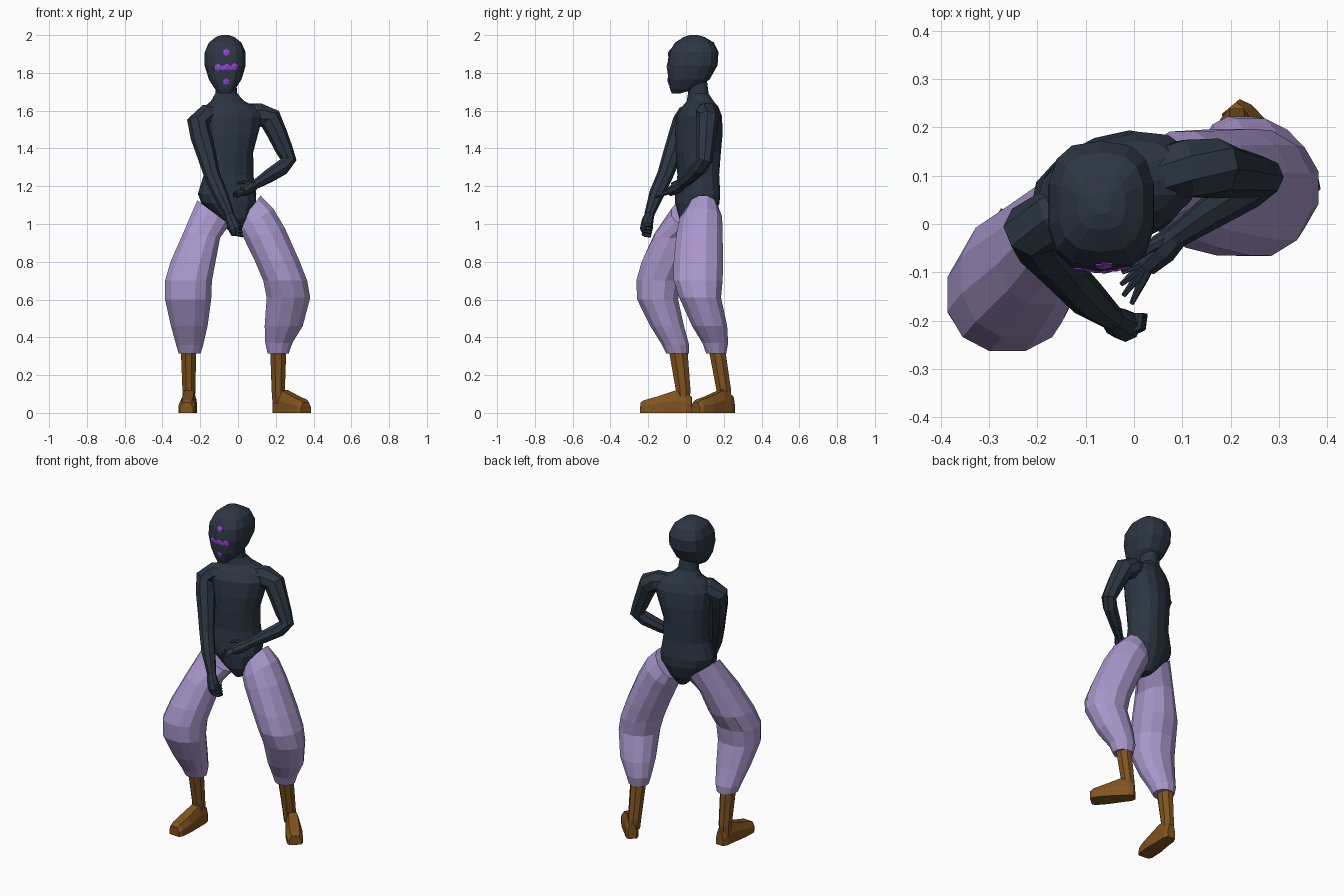
import bpy, bmesh, math
from mathutils import Vector
from mathutils.bvhtree import BVHTree


def material(name, rgb):
    m = bpy.data.materials.new(name)
    m.diffuse_color = (*rgb, 1)
    return m


SUIT = material("dark slate", (0.025, 0.037, 0.054))
CLOTH = material("lilac cloth", (0.40, 0.31, 0.60))
LEATHER = material("brown leather", (0.215, 0.088, 0.014))
GLOW = material("violet mark", (0.29, 0.05, 0.68))


def skin(name, rings, mat):
    """Joins rings of points into a closed flat-shaded skin."""
    bm = bmesh.new()
    loops = [[bm.verts.new(p) for p in r] for r in rings]
    n = len(loops[0])
    for a, b in zip(loops, loops[1:]):
        for i in range(n):
            j = (i + 1) % n
            bm.faces.new((a[i], a[j], b[j], b[i]))
    bm.faces.new(loops[0])
    bm.faces.new(loops[-1])
    bmesh.ops.recalc_face_normals(bm, faces=bm.faces)
    me = bpy.data.meshes.new(name)
    bm.to_mesh(me)
    bm.free()
    me.materials.append(mat)
    ob = bpy.data.objects.new(name, me)
    bpy.context.collection.objects.link(ob)
    return ob


def ring(cx, cy, cz, rx, ry, n=12, yaw=0.0, tilt=0.0, power=1.0):
    """Level oval, turned about z and sloped along x; power < 1 is boxier."""
    pts = []
    for i in range(n):
        a = 2 * math.pi * (i + 0.5) / n
        c, s = math.cos(a), math.sin(a)
        u = rx * math.copysign(abs(c) ** power, c)
        v = ry * math.copysign(abs(s) ** power, s)
        x = u * math.cos(yaw) - v * math.sin(yaw)
        y = u * math.sin(yaw) + v * math.cos(yaw)
        pts.append((cx + x, cy + y, cz + tilt * x))
    return pts


def tube(name, path, mat, n=8):
    """Limb along (x, y, z, radius) points."""
    ref = Vector((1, -1, 0.3)).normalized()
    pts = [Vector(p[:3]) for p in path]
    rings = []
    for i, p in enumerate(pts):
        t = (pts[min(i + 1, len(pts) - 1)] - pts[max(i - 1, 0)]).normalized()
        u = t.cross(ref).normalized()
        v = t.cross(u)
        r = path[i][3]
        rings.append([p + r * (u * math.cos(2 * math.pi * k / n) + v * math.sin(2 * math.pi * k / n))
                      for k in range(n)])
    return skin(name, rings, mat)


# torso with neck, turned to its left
YAW = math.radians(20)
torso = [(-0.02, 0.05, 0.97, 0.03, 0.055), (-0.03, 0.055, 1.03, 0.08, 0.09),
         (-0.05, 0.06, 1.11, 0.145, 0.108), (-0.058, 0.062, 1.16, 0.157, 0.108),
         (-0.05, 0.065, 1.26, 0.132, 0.103), (-0.048, 0.065, 1.38, 0.128, 0.114),
         (-0.042, 0.068, 1.48, 0.15, 0.117), (-0.035, 0.07, 1.57, 0.17, 0.107),
         (-0.04, 0.075, 1.62, 0.14, 0.085), (-0.055, 0.075, 1.65, 0.09, 0.065),
         (-0.062, 0.065, 1.69, 0.058, 0.052), (-0.065, 0.055, 1.78, 0.052, 0.052)]
skin("torso", [ring(*t, n=14, yaw=YAW, power=0.85) for t in torso], SUIT)

# head: height, half width, front y, back y
head_rows = [(1.69, 0.028, -0.075, -0.035), (1.715, 0.055, -0.085, 0.05),
             (1.765, 0.088, -0.095, 0.125), (1.84, 0.111, -0.099, 0.167),
             (1.91, 0.110, -0.090, 0.172), (1.96, 0.088, -0.058, 0.148),
             (1.99, 0.05, -0.012, 0.098), (2.0, 0.02, 0.02, 0.065)]
head = skin("head", [ring(-0.068, (f + b) / 2, z, w, (b - f) / 2, n=14, power=0.72)
                     for z, w, f, b in head_rows], SUIT)

# face marks: thin ragged plates draped on the head surface
tree = BVHTree.FromPolygons([v.co for v in head.data.vertices],
                            [p.vertices[:] for p in head.data.polygons])
marks = [(-0.062, 1.908, 0.020), (-0.062, 1.753, 0.020), (-0.106, 1.83, 0.020),
         (-0.080, 1.826, 0.015), (-0.058, 1.832, 0.019), (-0.037, 1.824, 0.013),
         (-0.018, 1.833, 0.020)]
for x, z, r in marks:
    rows = [[], [], []]
    for k in range(12):
        a, q = 2 * math.pi * k / 12, r * (1 if k % 2 else 0.75)
        for row, f, lift in zip(rows, (1, 1, 0.2), (-0.002, 0.003, 0.005)):
            px, pz = x + f * q * math.cos(a), z + f * q * math.sin(a)
            hit = tree.ray_cast(Vector((px, -1, pz)), Vector((0, 1, 0)))[0]
            row.append(hit - Vector((0, lift, 0)))
    skin("face_mark", rows, GLOW)

# arms
tube("right_arm", [(-0.10, 0.04, 1.58, 0.055), (-0.165, 0.01, 1.57, 0.064),
                   (-0.212, -0.012, 1.54, 0.060), (-0.195, -0.04, 1.46, 0.056),
                   (-0.165, -0.075, 1.36, 0.050), (-0.138, -0.11, 1.26, 0.043),
                   (-0.095, -0.155, 1.16, 0.040), (-0.045, -0.195, 1.05, 0.026)], SUIT)
tube("left_arm", [(0.04, 0.10, 1.58, 0.06), (0.11, 0.115, 1.58, 0.064),
                  (0.172, 0.115, 1.555, 0.062), (0.207, 0.107, 1.48, 0.053),
                  (0.242, 0.102, 1.40, 0.047), (0.267, 0.098, 1.34, 0.043),
                  (0.235, 0.072, 1.30, 0.042), (0.16, 0.025, 1.252, 0.036),
                  (0.085, -0.028, 1.205, 0.024)], SUIT)

# right hand: closed fist
tube("right_fist", [(-0.05, -0.19, 1.055, 0.024), (-0.035, -0.203, 1.02, 0.031),
                    (-0.018, -0.21, 0.975, 0.034), (-0.012, -0.205, 0.94, 0.022)], SUIT)
for k in range(4):
    x, z = 0.008 + 0.003 * k, 1.0 - 0.018 * k
    tube("right_finger", [(x - 0.03, -0.226, z, 0.010), (x, -0.213, z - 0.006, 0.010),
                          (x + 0.003, -0.185, z - 0.008, 0.009)], SUIT, 6)

# left hand: open palm with spread fingers
tube("left_palm", [(0.09, -0.024, 1.207, 0.025), (0.06, -0.05, 1.19, 0.033),
                   (0.025, -0.085, 1.17, 0.025)], SUIT)
for tip in [(-0.025, -0.10, 1.165), (-0.027, -0.125, 1.155),
            (-0.022, -0.148, 1.145), (-0.005, -0.165, 1.14)]:
    a, b = Vector((0.04, -0.07, 1.175)), Vector(tip)
    mid = a.lerp(b, 0.5)
    tube("left_finger", [(*a, 0.012), (*mid, 0.010), (*b, 0.005)], SUIT, 6)
tube("left_thumb", [(0.07, -0.03, 1.205, 0.014), (0.03, -0.05, 1.222, 0.011),
                    (0.0, -0.075, 1.215, 0.006)], SUIT, 6)

# baggy trouser legs: x, y, z, half x, half y, slope
right_leg = [(-0.13, 0.015, 1.062, 0.088, 0.095, -0.75), (-0.19, -0.05, 0.945, 0.098, 0.12, -0.2),
             (-0.238, -0.105, 0.80, 0.123, 0.134, 0), (-0.262, -0.145, 0.70, 0.128, 0.122, 0),
             (-0.264, -0.15, 0.60, 0.126, 0.112, 0), (-0.258, -0.10, 0.46, 0.100, 0.092, 0),
             (-0.256, -0.055, 0.36, 0.074, 0.074, 0), (-0.256, -0.045, 0.315, 0.060, 0.062, 0)]
left_leg = [(0.06, 0.09, 1.075, 0.062, 0.082, 1.25), (0.10, 0.08, 1.02, 0.090, 0.115, 0.7),
            (0.14, 0.072, 0.95, 0.112, 0.125, 0.25),
            (0.205, 0.066, 0.81, 0.122, 0.135, 0), (0.25, 0.064, 0.70, 0.120, 0.134, 0),
            (0.267, 0.075, 0.61, 0.119, 0.114, 0), (0.242, 0.125, 0.46, 0.104, 0.096, 0),
            (0.216, 0.155, 0.37, 0.074, 0.07, 0), (0.213, 0.16, 0.315, 0.058, 0.055, 0)]
for name, rows in (("right_trouser_leg", right_leg), ("left_trouser_leg", left_leg)):
    skin(name, [ring(*r[:5], n=12, tilt=r[5], power=0.92) for r in rows], CLOTH)

# boots: shaft and wedge foot running from heel to toe
shafts = {"right": [(-0.262, -0.045, 0.36, 0.045, 0.055), (-0.26, -0.015, 0.12, 0.037, 0.042),
                    (-0.26, -0.015, 0.05, 0.035, 0.036)],
          "left": [(0.213, 0.16, 0.36, 0.047, 0.048), (0.213, 0.2, 0.12, 0.038, 0.042),
                   (0.215, 0.205, 0.05, 0.035, 0.036)]}
feet = {"right": ((-0.252, 0.03), (-0.272, -0.24)), "left": ((0.2, 0.243), (0.36, 0.05))}
stations = [(0.0, 0.024, 0.085), (0.1, 0.036, 0.10), (0.3, 0.039, 0.12), (0.65, 0.047, 0.088),
            (0.92, 0.045, 0.068), (1.0, 0.034, 0.055)]
for side in ("right", "left"):
    skin(side + "_boot_shaft", [ring(*r, n=8) for r in shafts[side]], LEATHER)
    heel, toe = (Vector((*p, 0)) for p in feet[side])
    across = (toe - heel).normalized().cross(Vector((0, 0, 1)))
    rings = []
    for s, w, h in stations:
        section = [(-w, 0), (w, 0), (w, 0.55 * h), (0.6 * w, h), (-0.6 * w, h), (-w, 0.55 * h)]
        rings.append([heel.lerp(toe, s) + across * a + Vector((0, 0, b)) for a, b in section])
    skin(side + "_boot_foot", rings, LEATHER)
